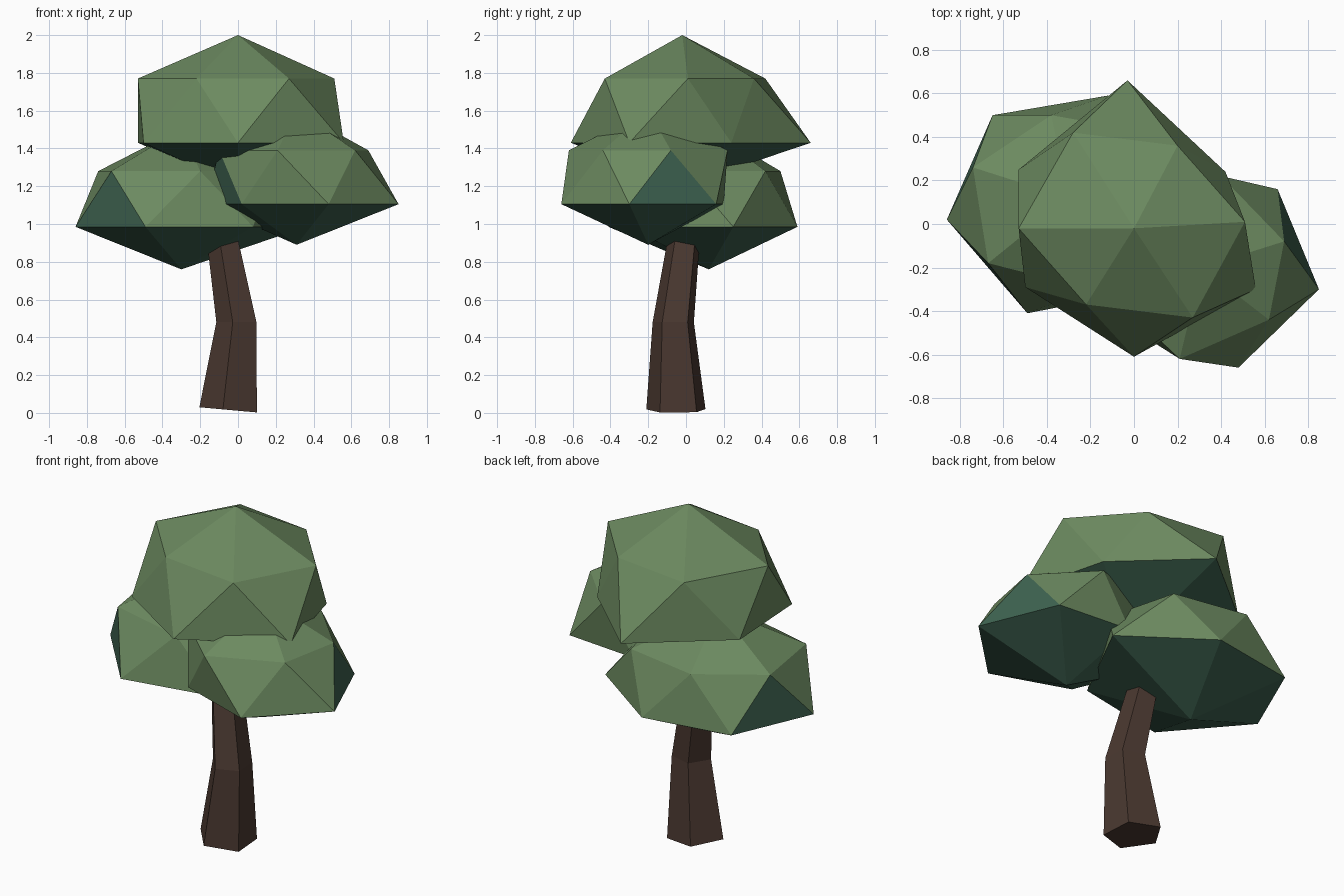
import bpy
import bmesh
from math import cos, sin, radians
from mathutils import Vector

cube = bpy.data.objects.get("Cube")
if cube:
    bpy.data.objects.remove(cube, do_unlink=True)


def make_material(name, rgb):
    mat = bpy.data.materials.new(name)
    mat.use_nodes = True
    color = (*rgb, 1.0)
    mat.diffuse_color = color
    shader = next(n for n in mat.node_tree.nodes if n.type == "BSDF_PRINCIPLED")
    shader.inputs["Base Color"].default_value = color
    return mat


leaf_green = make_material("leaf green", (0.15, 0.254, 0.117))
shade_green = make_material("deep blue green", (0.048, 0.122, 0.08))
bark_brown = make_material("bark brown", (0.069, 0.04, 0.03))


def finish(bm, name, materials):
    bmesh.ops.recalc_face_normals(bm, faces=bm.faces[:])
    mesh = bpy.data.meshes.new(name)
    bm.to_mesh(mesh)
    bm.free()
    for mat in materials:
        mesh.materials.append(mat)
    obj = bpy.data.objects.new(name, mesh)
    bpy.context.collection.objects.link(obj)
    return obj


def foliage(name, centre, heights, lower, upper, shaded=()):
    """Faceted clump: two staggered rings between a bottom and a top point."""
    bm = bmesh.new()
    z_bottom, z_lower, z_upper, z_top = heights
    bottom = bm.verts.new((*centre, z_bottom))
    top = bm.verts.new((*centre, z_top))
    low = [bm.verts.new((x, y, z_lower)) for x, y in lower]
    high = [bm.verts.new((x, y, z_upper)) for x, y in upper]
    count = len(low)
    for i in range(count):
        j = (i + 1) % count
        underside = bm.faces.new((bottom, low[j], low[i]))
        underside.material_index = 1
        side = bm.faces.new((low[i], low[j], high[i]))
        side.material_index = 1 if i in shaded else 0
        bm.faces.new((low[j], high[j], high[i]))
        bm.faces.new((top, high[i], high[j]))
    return finish(bm, name, (leaf_green, shade_green))


# Foliage clumps, ring points run counter-clockwise from the front
foliage("top_foliage", (0, -0.02), (1.2, 1.43, 1.77, 2.0),
        lower=[(0, -.61), (.56, -.3), (.42, .24), (-.03, .66), (-.53, .25), (-.5, -.29)],
        upper=[(.27, -.43), (.51, .01), (.2, .36), (-.28, .42), (-.53, -.02), (-.22, -.37)])

foliage("right_foliage", (-0.3, 0.12), (0.76, 0.985, 1.28, 1.505),
        lower=[(-.49, -.41), (.08, -.3), (.36, .25), (-.12, .59), (-.65, .5), (-.86, .02)],
        upper=[(-.2, -.3), (.18, 0), (.07, .42), (-.38, .5), (-.74, .26), (-.67, -.18)],
        shaded=(4, 5))

foliage("left_foliage", (0.31, -0.2), (0.89, 1.105, 1.39, 1.6),
        lower=[(.48, -.66), (.85, -.3), (.66, .16), (.2, .2), (-.17, -.05), (.02, -.5)],
        upper=[(.62, -.44), (.69, -.08), (.4, .22), (0, .08), (-.1, -.33), (.21, -.62)],
        shaded=(1, 4))


def trunk(name, sections, sides=5, phase=-104):
    """Bent, tapering prism; each section is centre, radius and tilt along x."""
    bm = bmesh.new()
    rings = []
    for centre, radius, tilt in sections:
        ring = []
        for i in range(sides):
            a = radians(phase + 360 * i / sides)
            offset = Vector((cos(a), sin(a), tilt * cos(a))) * radius
            ring.append(bm.verts.new(Vector(centre) + offset))
        rings.append(ring)
    for a, b in zip(rings, rings[1:]):
        for i in range(sides):
            j = (i + 1) % sides
            bm.faces.new((a[i], a[j], b[j], b[i]))
    bm.faces.new(rings[0][::-1])
    bm.faces.new(rings[-1])
    return finish(bm, name, (bark_brown,))


# Trunk, with its upper end buried in the foliage
trunk("trunk", [((-.04, -.05, .015), .165, -.09),
                ((0, -.065, .48), .115, 0),
                ((-.09, .0, 1.0), .085, 0)])
